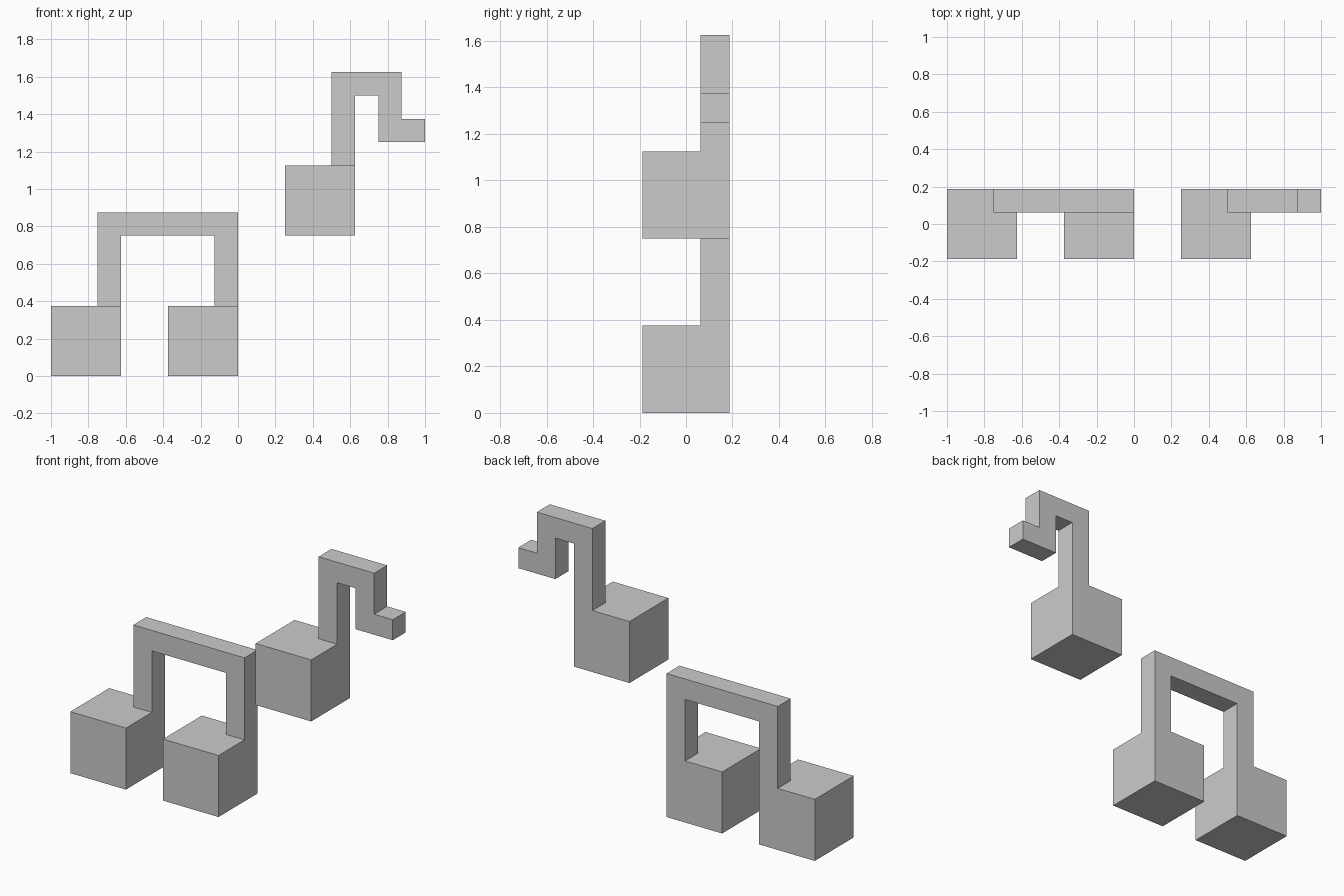
import bpy, bmesh

if "Cube" in bpy.data.objects:
    bpy.data.objects.remove(bpy.data.objects["Cube"])

PX = 0.125                      # everything sits on a 1/8 unit grid
BACK, STEM_DEPTH, HEAD_DEPTH = 1.5, 1, 2


def extrude_forward(bm, faces, depth):
    """Extrude faces towards the front and return the new front faces."""
    geom = bmesh.ops.extrude_face_region(bm, geom=faces)["geom"]
    verts = [g for g in geom if isinstance(g, bmesh.types.BMVert)]
    bmesh.ops.translate(bm, verts=verts, vec=(0, -depth, 0))
    return [g for g in geom if isinstance(g, bmesh.types.BMFace)]


def make_note(name, stem, heads):
    """Thin stem outline plus 3x3 heads (x, z of lower left), one closed mesh."""
    bm = bmesh.new()
    grid = {}

    def vert(p):
        if p not in grid:
            grid[p] = bm.verts.new((p[0], BACK, p[1]))
        return grid[p]

    # Flat back outline: the stem and each head share the joining edge
    faces = [bm.faces.new([vert(p) for p in stem])]
    for x, z in heads:
        outline = [(x, z), (x + 3, z), (x + 3, z + 3), (x + 2, z + 3), (x, z + 3)]
        faces.append(bm.faces.new([vert(p) for p in outline]))

    # Stem thickness for everything, then the heads grow further forward
    front = extrude_forward(bm, faces, STEM_DEPTH)
    top = max(z for _, z in heads) + 3
    head_fronts = [f for f in front if f.calc_center_median().z < top]
    for f in head_fronts:
        extrude_forward(bm, [f], HEAD_DEPTH)

    bmesh.ops.recalc_face_normals(bm, faces=bm.faces)
    bmesh.ops.scale(bm, vec=(PX, PX, PX), verts=bm.verts)
    mesh = bpy.data.meshes.new(name)
    bm.to_mesh(mesh)
    bm.free()
    obj = bpy.data.objects.new(name, mesh)
    bpy.context.collection.objects.link(obj)
    return obj


# Two heads joined by a beam
make_note("beamed_note",
          [(-6, 3), (-5, 3), (-5, 6), (-1, 6), (-1, 3), (0, 3), (0, 7), (-6, 7)],
          [(-8, 0), (-3, 0)])

# Single head with a hooked flag
make_note("flagged_note",
          [(4, 9), (5, 9), (5, 12), (6, 12), (6, 10), (8, 10), (8, 11),
           (7, 11), (7, 13), (4, 13)],
          [(2, 6)])
